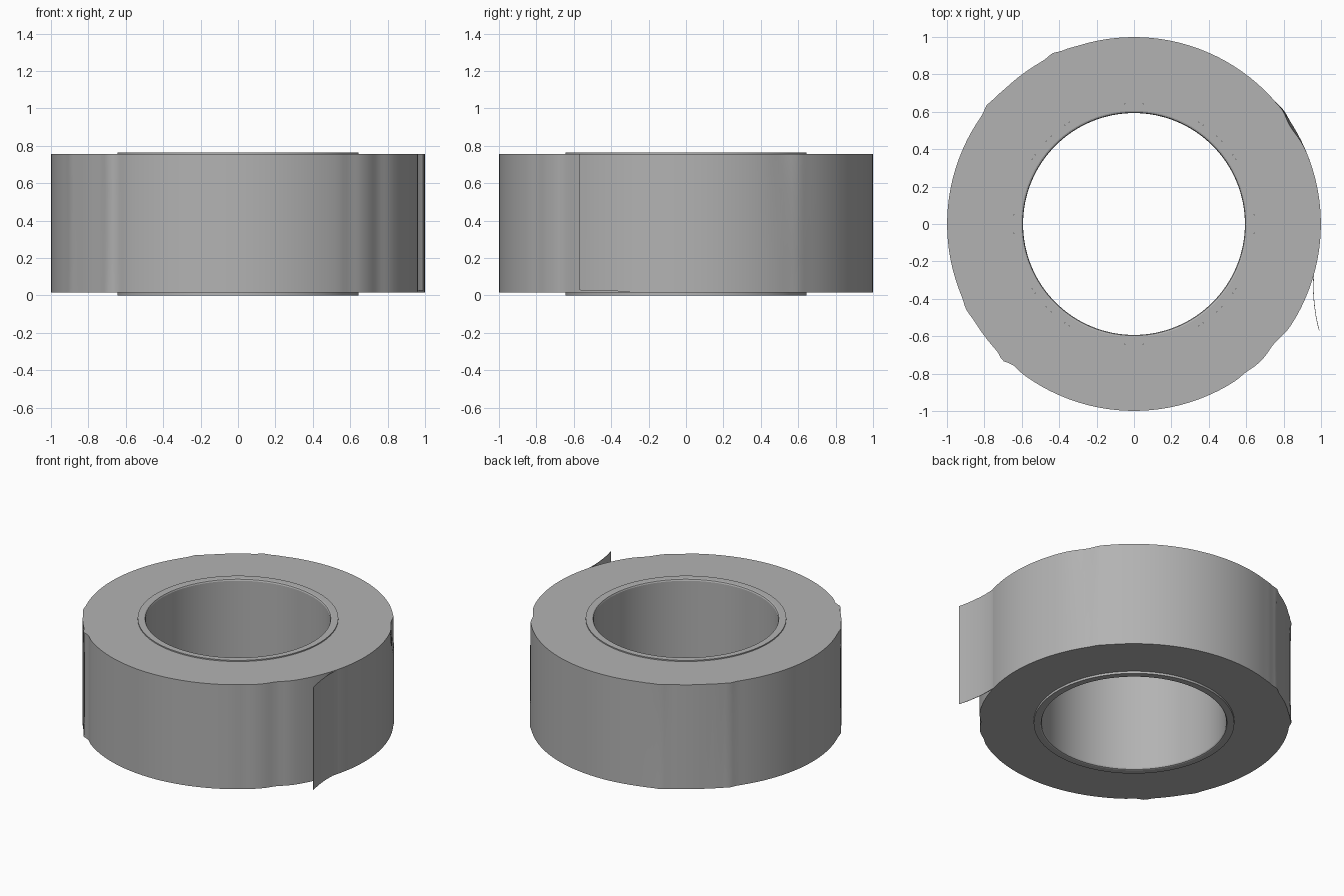
import bpy, bmesh, math

if "Cube" in bpy.data.objects:
    bpy.data.objects.remove(bpy.data.objects["Cube"])

# Dark grey tape and core
grey = bpy.data.materials.new("dark_grey")
grey.diffuse_color = (0.45, 0.45, 0.45, 1.0)
grey.use_nodes = True
grey.node_tree.nodes["Principled BSDF"].inputs["Base Color"].default_value = grey.diffuse_color


def finish(name, bm, angle=30):
    bmesh.ops.recalc_face_normals(bm, faces=bm.faces)
    mesh = bpy.data.meshes.new(name)
    bm.to_mesh(mesh)
    bm.free()
    mesh.materials.append(grey)
    obj = bpy.data.objects.new(name, mesh)
    bpy.context.collection.objects.link(obj)
    bpy.ops.object.select_all(action='DESELECT')
    obj.select_set(True)
    bpy.context.view_layer.objects.active = obj
    bpy.ops.object.shade_smooth_by_angle(angle=math.radians(angle))
    return obj


def sweep_ring(name, profile, segments, wobble=None, angle=30):
    """Revolve a closed (radius, z) profile; wobble offsets the radius by angle."""
    bm = bmesh.new()
    rings = []
    for i in range(segments):
        a = 2 * math.pi * i / segments
        ring = []
        for r, z in profile:
            if wobble and r > 0.9:
                r += wobble(math.degrees(a), z)
            ring.append(bm.verts.new((r * math.cos(a), r * math.sin(a), z)))
        rings.append(ring)
    n = len(profile)
    for i in range(segments):
        p, q = rings[i], rings[(i + 1) % segments]
        for j in range(n):
            k = (j + 1) % n
            bm.faces.new((p[j], q[j], q[k], p[k]))
    return finish(name, bm, angle)


# Creases in the outer wrap: angle, width in degrees, radial offset
CREASES = [(115.5, 2.0, 0.013), (111, 2.0, 0.004), (141, 2.0, 0.013),
           (137, 2.0, 0.005), (207, 2.5, 0.008), (226, 1.8, 0.014),
           (230, 2, -0.006), (307, 2.5, -0.006), (319.5, 4, -0.014),
           (37, 2.5, 0.006)]


def wobble(deg, z):
    # bulges are strongest at the tape edges, dents run the full height
    edge = 1.0 if z < 0.1 or z > 0.7 else 0.6
    off = sum((d * edge if d > 0 else d) * math.exp(-((deg - a) / w) ** 2)
              for a, w, d in CREASES)
    # top edge pressed inwards on one side
    if z > 0.7:
        off -= 0.014 * math.exp(-((deg - 32) / 5) ** 2)
    return off


# Cardboard core with eased inner rims
sweep_ring("core", [(0.593, 0.012), (0.597, 0.003), (0.605, 0.0), (0.645, 0.0),
                    (0.645, 0.765), (0.605, 0.765), (0.597, 0.762), (0.593, 0.753)],
           128, angle=15)

# Wound tape
sweep_ring("tape_roll", [(0.645, 0.016), (0.999, 0.016), (0.999, 0.2), (0.999, 0.57),
                         (0.999, 0.757), (0.645, 0.757)], 240, wobble)

# Loose tape end: emerges from the outer wrap, then peels away (closed thin strip)
path = [(0.995 * math.cos(math.radians(a)), 0.995 * math.sin(math.radians(a)))
        for a in (-9, -12, -15)]
path += [(0.9585, -0.29), (0.957, -0.34), (0.959, -0.39), (0.964, -0.44),
         (0.971, -0.49), (0.980, -0.535), (0.989, -0.57)]
bm = bmesh.new()
cols = []
for i, (x, y) in enumerate(path):
    z0 = 0.017 + 0.011 * i / (len(path) - 1)
    cols.append([bm.verts.new(c) for c in ((x, y, z0), (x + 0.003, y, z0),
                                           (x + 0.003, y, 0.755), (x, y, 0.755))])
for p, q in zip(cols, cols[1:]):
    for j in range(4):
        k = (j + 1) % 4
        bm.faces.new((p[j], q[j], q[k], p[k]))
bm.faces.new(cols[0])
bm.faces.new(cols[-1])
finish("tape_end", bm)
